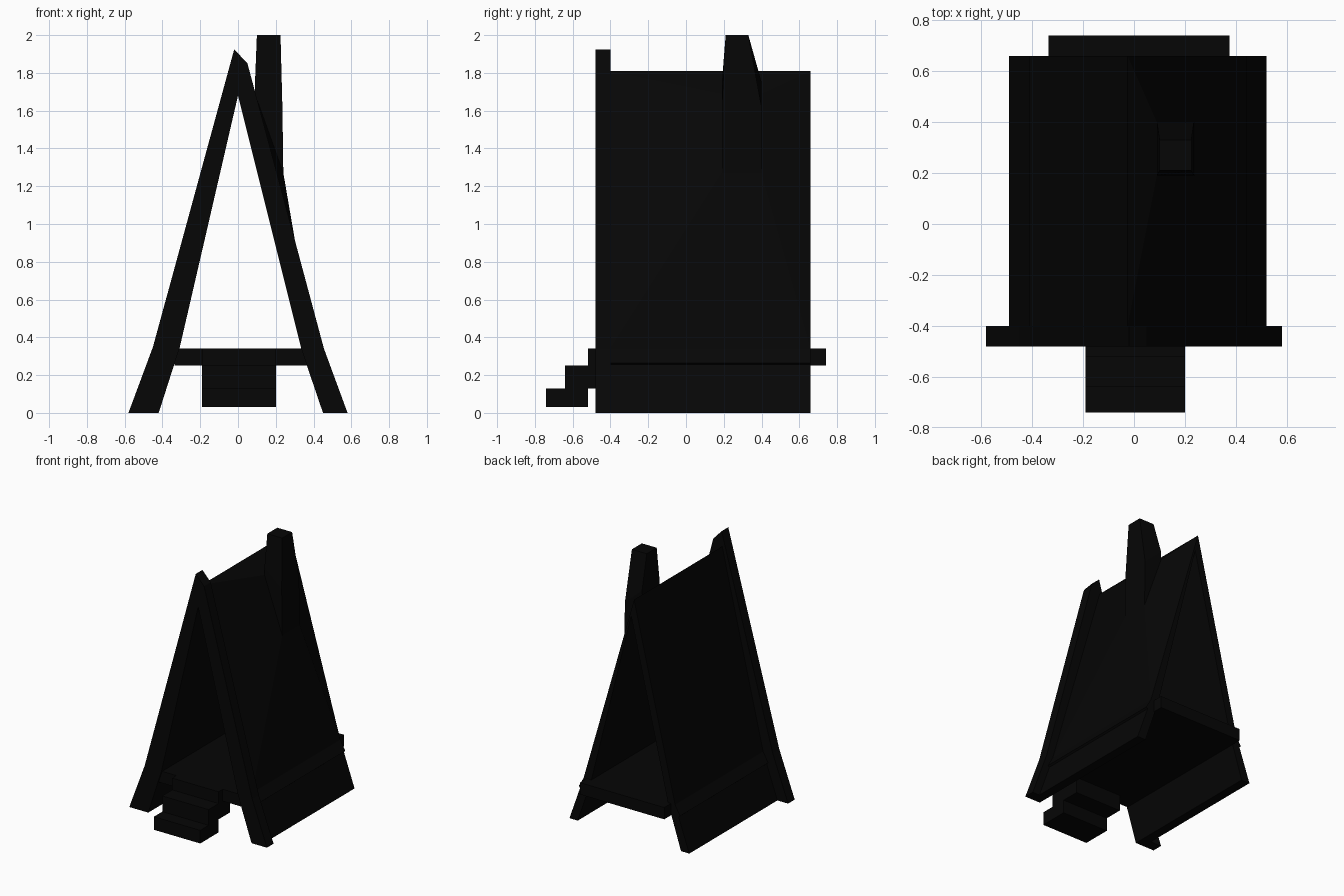
import bpy
import bmesh

cube = bpy.data.objects.get("Cube")
if cube:
    bpy.data.objects.remove(cube, do_unlink=True)

black = bpy.data.materials.new("charred black timber")
black.use_nodes = True
colour = (0.0018, 0.0018, 0.0018, 1)
black.diffuse_color = colour
black.node_tree.nodes["Principled BSDF"].inputs["Base Color"].default_value = colour


def finish(name, bm):
    bmesh.ops.recalc_face_normals(bm, faces=bm.faces)
    mesh = bpy.data.meshes.new(name)
    bm.to_mesh(mesh)
    bm.free()
    mesh.materials.append(black)
    obj = bpy.data.objects.new(name, mesh)
    bpy.context.collection.objects.link(obj)
    return obj


def extrude_profile(name, points, y0, y1):
    """Extrude an x-z outline from y0 to y1."""
    bm = bmesh.new()
    face = bm.faces.new([bm.verts.new((x, y0, z)) for x, z in points])
    result = bmesh.ops.extrude_face_region(bm, geom=[face], use_keep_orig=True)
    moved = [v for v in result["geom"] if isinstance(v, bmesh.types.BMVert)]
    bmesh.ops.translate(bm, verts=moved, vec=(0, y1 - y0, 0))
    return finish(name, bm)


def box(name, x0, x1, y0, y1, z0, z1):
    return extrude_profile(name, [(x0, z0), (x1, z0), (x1, z1), (x0, z1)], y0, y1)


def loft(name, sections):
    """Join four-sided sections, each an x-z segment spanning y0 to y1."""
    bm = bmesh.new()
    rings = [[bm.verts.new(p) for p in ((xa, y0, za), (xb, y0, zb), (xb, y1, zb), (xa, y1, za))]
             for (xa, za), (xb, zb), y0, y1 in sections]
    for low, high in zip(rings, rings[1:]):
        for i in range(4):
            j = (i + 1) % 4
            bm.faces.new((low[i], low[j], high[j], high[i]))
    bm.faces.new(rings[0])
    bm.faces.new(rings[-1])
    return finish(name, bm)


# Inner opening shared by the roof and the front frame, right to left
inner = [(0.45, 0), (0.365, 0.25), (0.335, 0.34), (0, 1.68),
         (-0.31, 0.34), (-0.34, 0.25), (-0.42, 0)]

# Steep roof shell with a flared eave lip over the lower skirt
middle = 0.015
half = [(0.505, 0), (0.415, 0.255), (0.427, 0.265), (0.385, 0.34)]
ridge = (-0.025, 1.81)
eave = (middle + 0.385, 0.34)
roof_outer = [(middle - x, z) for x, z in half] + [ridge]
roof_outer += [(middle + x, z) for x, z in reversed(half)]
extrude_profile("roof_shell", roof_outer + inner, -0.40, 0.66)

# Heavy front frame with a crooked peak
frame_outer = [(-0.58, 0), (-0.45, 0.35), (-0.02, 1.925),
               (0.05, 1.85), (0.455, 0.34), (0.58, 0)]
extrude_profile("front_frame", frame_outer + inner, -0.48, -0.40)

# Floor deck and porch steps
box("floor_deck", -0.335, 0.375, -0.47, 0.74, 0.25, 0.34)
box("top_step", -0.19, 0.20, -0.52, -0.40, 0.25, 0.34)
box("middle_step", -0.19, 0.20, -0.64, -0.38, 0.13, 0.25)
box("bottom_step", -0.19, 0.20, -0.74, -0.52, 0.03, 0.13)

# Roof slope swelling up from its edges into the tapered chimney
loft("chimney_and_swollen_slope", [
    (ridge, eave, -0.40, 0.66),
    ((0.09, 1.69), (0.24, 1.27), 0.19, 0.40),
    ((0.09, 1.75), (0.235, 1.62), 0.19, 0.40),
    ((0.10, 2.00), (0.225, 2.00), 0.21, 0.33),
])
